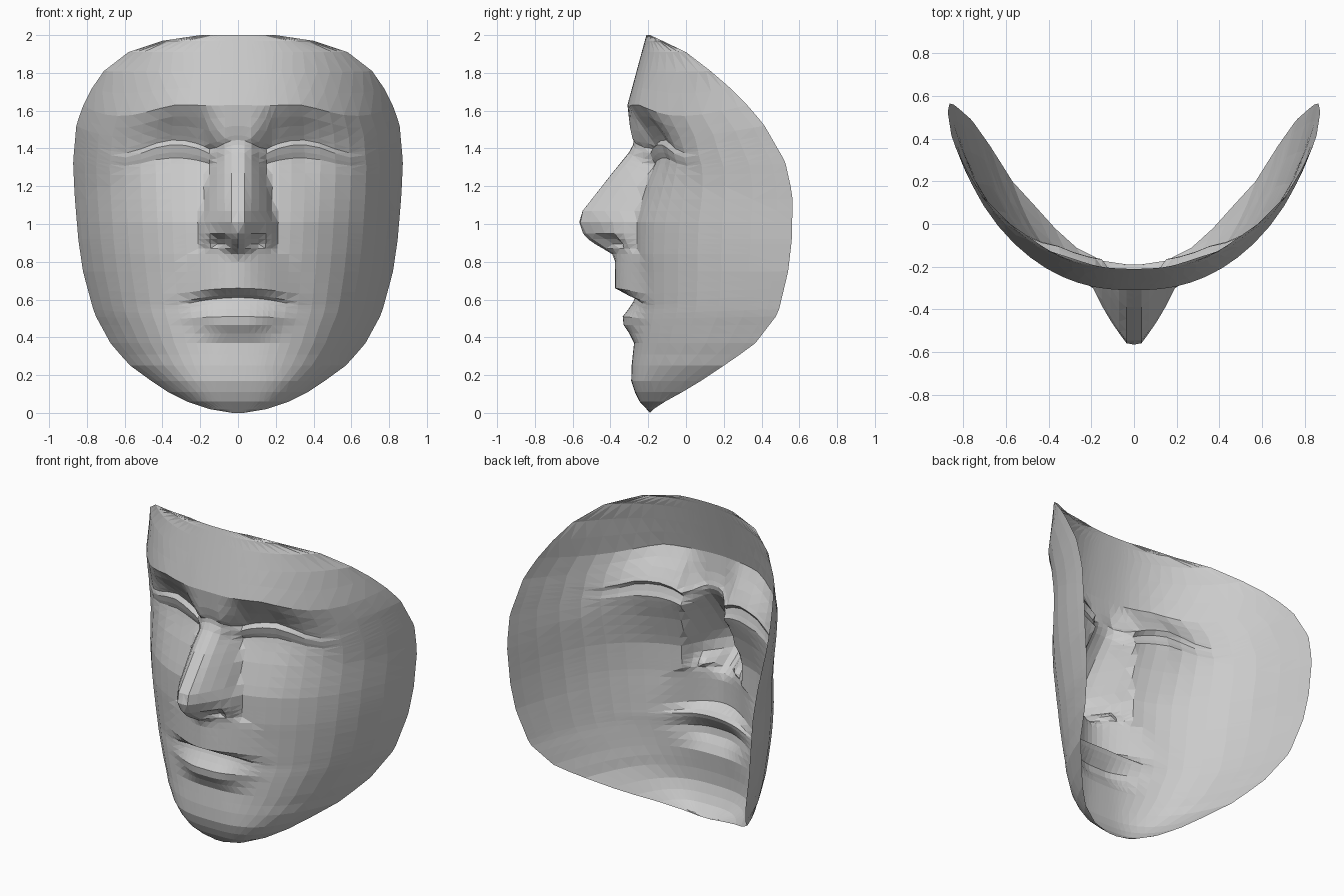
import bpy, bmesh, math


def lerp(table, z, k=1):
    """Piecewise-linear lookup of column k in a table sorted by height."""
    if z <= table[0][0]:
        return table[0][k]
    for a, b in zip(table, table[1:]):
        if z <= b[0]:
            f = (z - a[0]) / (b[0] - a[0])
            return a[k] + f * (b[k] - a[k])
    return table[-1][k]


def clamp(v):
    return max(0.0, min(1.0, v))


def bell(v, c, s):
    return math.exp(-((v - c) / s) ** 2)


# Mask rim: height, half width, depth
RIM = [(0, .03, -.19), (.02, .15, -.17), (.06, .27, -.11), (.11, .37, -.02),
       (.17, .46, .08), (.25, .57, .20), (.36, .67, .36), (.525, .76, .487),
       (.745, .82, .54), (.915, .845, .56), (1.15, .865, .565), (1.33, .873, .525),
       (1.53, .855, .41), (1.68, .80, .28), (1.81, .71, .13), (1.91, .58, 0),
       (1.97, .40, -.125), (2, .20, -.19)]
# Smooth middle of the face, without features: height, depth
BASE = [(0, -.19), (.08, -.255), (.16, -.285), (.37, -.27), (.6, -.26), (.83, -.28),
        (1.0, -.28), (1.2, -.27), (1.4, -.285), (1.63, -.31), (2, -.21)]
# Centre profile: height, depth, half width of ridge, half width of feature
MID = [(0, -.19, .1, .3), (.07, -.255, .1, .3), (.16, -.29, .1, .32), (.23, -.29, .1, .32),
       (.37, -.275, .05, .3), (.42, -.30, .05, .29), (.465, -.33, .05, .30), (.51, -.335, .05, .34),
       (.575, -.285, .05, .36), (.61, -.27, .05, .36), (.625, -.31, .05, .36), (.66, -.375, .0, .37),
       (.80, -.375, .0, .32), (.84, -.39, .0, .25), (.87, -.44, .01, .20), (.91, -.51, .02, .205),
       (.95, -.545, .02, .205), (1.01, -.565, .03, .20), (1.07, -.547, .04, .185),
       (1.27, -.39, .05, .155), (1.40, -.285, .055, .13), (1.44, -.275, .06, .14),
       (1.50, -.295, .08, .18), (1.63, -.31, .1, .2), (2, -.21, .1, .2)]
# Eye socket: height, inward dip (brow slope, crease, closed lid, lower crease)
SOCKET = [(1.02, 0), (1.2, .045), (1.3, .09), (1.35, .108), (1.38, .098), (1.42, .09),
          (1.445, .115), (1.50, .085), (1.57, .035), (1.63, 0)]

ROWS = [0, .02, .06, .11, .17, .25, .31, .37, .42, .465, .51, .55, .585, .61, .625, .66, .70,
        .75, .80, .84, .87, .895, .92, .95, 1.01, 1.07, 1.13, 1.2, 1.27, 1.32, 1.35, 1.38, 1.42,
        1.445, 1.47, 1.52, 1.57, 1.63, 1.72, 1.81, 1.91, 1.97, 2]
COLS = [0, .035, .07, .11, .15, .18, .215, .28, .35, .43, .51, .59, .67, .74, .80, .84, .86]


def surface(t, z):
    """Point on the face at column fraction t and row height z."""
    w, rim = lerp(RIM, z, 1), lerp(RIM, z, 2)
    x = t * w
    base = lerp(BASE, z)
    # Curved face that turns back steeply near the rim
    power = 4.5 + 5 * clamp((z - .3) / .7)
    y = base + .86 * x ** 2.4 + (rim - base - .86 * w ** 2.4) * t ** power
    # Nose, lips and chin
    inner, outer = lerp(MID, z, 2), lerp(MID, z, 3)
    m = clamp((outer - x) / (outer - inner))
    soft = clamp((.86 - z) / .06)
    m = soft * m * m * (3 - 2 * m) + (1 - soft) * m ** .75
    y += (lerp(MID, z) - base) * m
    # Eye sockets, fading out at the temples and the nose ridge
    y += lerp(SOCKET, z) * (1 - m) * clamp((.70 - x) / .35)
    # Nostrils
    y += .08 * bell(x, .095, .045) * bell(z, .905, .03)
    # Bend rows along the mouth, eyelids and brow
    inside = 1 - t ** 4
    drop = .04 * min(1, (x / .3) ** 2) * bell(z, .61, .09)
    drop += .06 * min(1.4, ((x - .33) / .2) ** 2) * min(1, x / .15) ** 2 * bell(z, 1.43, .12)
    drop += .09 * max(0, x - .35) / .3 * bell(z, 1.63, .12)
    return x, y, z - drop * inside


# Half of the face, mirrored
bm = bmesh.new()
grid = [[bm.verts.new(surface(c / COLS[-1], z)) for c in COLS] for z in ROWS]
for low, high in zip(grid, grid[1:]):
    for i in range(len(COLS) - 1):
        bm.faces.new((low[i], low[i + 1], high[i + 1], high[i]))
bmesh.ops.triangulate(bm, faces=bm.faces[:], quad_method='SHORT_EDGE')
mesh = bpy.data.meshes.new("face_mask")
bm.to_mesh(mesh)
bm.free()
mask = bpy.data.objects.new("face_mask", mesh)
bpy.context.collection.objects.link(mask)
mirror = mask.modifiers.new("mirror", 'MIRROR')
mirror.use_clip = True
mirror.merge_threshold = .001
